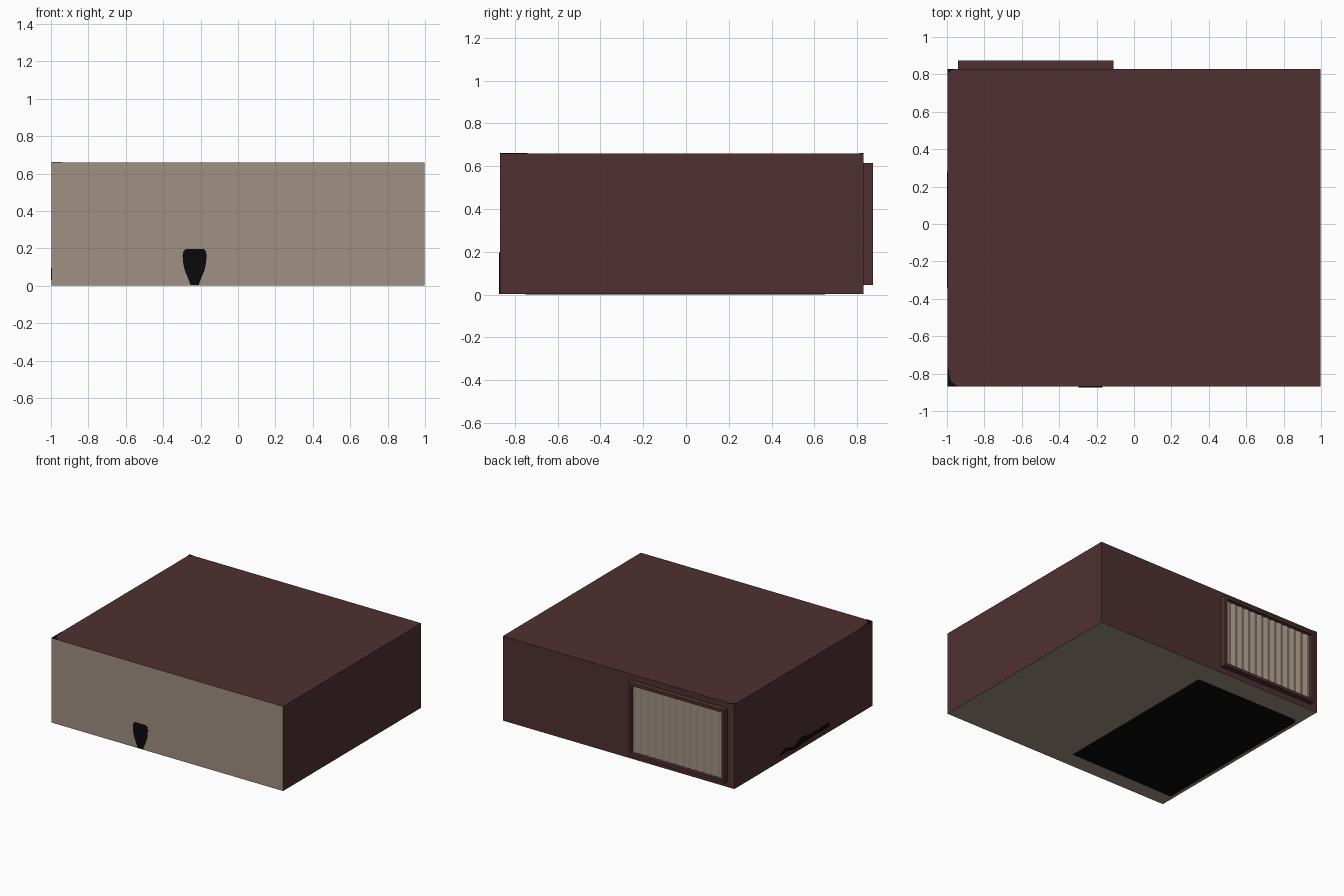
import bpy, bmesh
from mathutils import Vector

if "Cube" in bpy.data.objects:
    bpy.data.objects.remove(bpy.data.objects["Cube"])

X0, X1, Y0, Y1, Z0, Z1 = -0.998, 0.998, -0.87, 0.83, 0.002, 0.66


def material(name, rgb):
    m = bpy.data.materials.new(name)
    m.diffuse_color = (*rgb, 1)
    m.use_nodes = True
    m.node_tree.nodes["Principled BSDF"].inputs["Base Color"].default_value = m.diffuse_color
    return m


BROWN = material("dark brown", (0.080, 0.030, 0.031))
BEIGE = material("beige", (0.352, 0.279, 0.220))
BLACK = material("black", (0.003, 0.003, 0.003))


def make_object(name, bm, *mats):
    bmesh.ops.recalc_face_normals(bm, faces=bm.faces)
    mesh = bpy.data.meshes.new(name)
    bm.to_mesh(mesh)
    bm.free()
    for m in mats:
        mesh.materials.append(m)
    ob = bpy.data.objects.new(name, mesh)
    bpy.context.collection.objects.link(ob)
    return ob


def add_box(bm, lo, hi):
    verts = bmesh.ops.create_cube(bm, size=1)["verts"]
    lo, hi = Vector(lo), Vector(hi)
    for v in verts:
        v.co = (lo + hi) / 2 + v.co * (hi - lo)


def prism(name, points, offset, mat):
    """Extrude a flat outline of 3D points by an offset."""
    bm = bmesh.new()
    face = bm.faces.new([bm.verts.new(p) for p in points])
    out = bmesh.ops.extrude_face_region(bm, geom=[face])["geom"]
    moved = [g for g in out if isinstance(g, bmesh.types.BMVert)]
    bmesh.ops.translate(bm, verts=moved, vec=offset)
    return make_object(name, bm, mat)


# Room shell: brown walls and roof, beige front and floor
bm = bmesh.new()
add_box(bm, (X0, Y0, Z0), (X1, Y1, Z1))
bm.normal_update()
for f in bm.faces:
    f.material_index = 1 if f.normal.y < -0.9 or f.normal.z < -0.9 else 0
make_object("room_shell", bm, BROWN, BEIGE)

# Window frame standing proud of the back wall
FX0, FX1, FZ0, FZ1, FY = -0.94, -0.11, 0.045, 0.615, 0.873
B = 0.022
bm = bmesh.new()
for lo, hi in [((FX0, Y1, FZ0), (FX0 + B, FY, FZ1)),
               ((FX1 - B, Y1, FZ0), (FX1, FY, FZ1)),
               ((FX0 + B, Y1, FZ0), (FX1 - B, FY, FZ0 + B)),
               ((FX0 + B, Y1, FZ1 - B), (FX1 - B, FY, FZ1))]:
    add_box(bm, lo, hi)
make_object("window_frame", bm, BROWN)

# Vertical pleated blind inside the frame
PLEATS = 13
left, right = FX0 + B, FX1 - B
step = (right - left) / (2 * PLEATS)
outline = [(left, Y1 - 0.005, FZ0 + B)]
for i in range(2 * PLEATS + 1):
    outline.append((left + i * step, 0.842 + 0.008 * (i % 2), FZ0 + B))
outline.append((right, Y1 - 0.005, FZ0 + B))
prism("window_blind", outline, (0, 0, FZ1 - FZ0 - 2 * B), BEIGE)

# Rug showing under the floor
rug = [(-0.97, -0.75), (-0.055, -0.74), (-0.055, 0.65), (-0.95, 0.65), (-0.97, 0.62)]
prism("rug", [(x, y, 0) for x, y in rug], (0, 0, 0.004), BLACK)

# Tapered foot showing through the front wall
half = [(0.022, 0.004), (0.035, 0.04), (0.052, 0.08), (0.061, 0.12),
        (0.064, 0.16), (0.060, 0.185), (0.048, 0.197)]
cx = -0.232
foot = [(cx + w, z) for w, z in half] + [(cx - w, z) for w, z in reversed(half)]
prism("front_foot", [(x, Y0 - 0.003, z) for x, z in foot], (0, 0.005, 0), BLACK)

# Sliver of furniture showing through the left wall
sliver = [(0.28, 0.045), (0.20, 0.085), (0.10, 0.05), (0.00, 0.095),
          (-0.10, 0.07), (-0.34, 0.075), (-0.34, 0.045), (-0.13, 0.045),
          (-0.02, 0.04), (0.05, 0.03), (0.12, 0.035), (0.18, 0.05)]
prism("left_sliver", [(X0 - 0.002, y, z) for y, z in sliver], (0.004, 0, 0), BLACK)

# Small curtain corners showing through the roof
corners = {
    "front_corner": [(X0, -0.74), (X0, Y0), (-0.94, Y0), (-0.98, -0.84)],
    "back_corner": [(X0, 0.81), (-0.965, 0.825), (-0.965, Y1), (X0, Y1)],
}
for name, pts in corners.items():
    prism(name, [(x, y, Z1 - 0.002) for x, y in pts], (0, 0, 0.004), BLACK)
